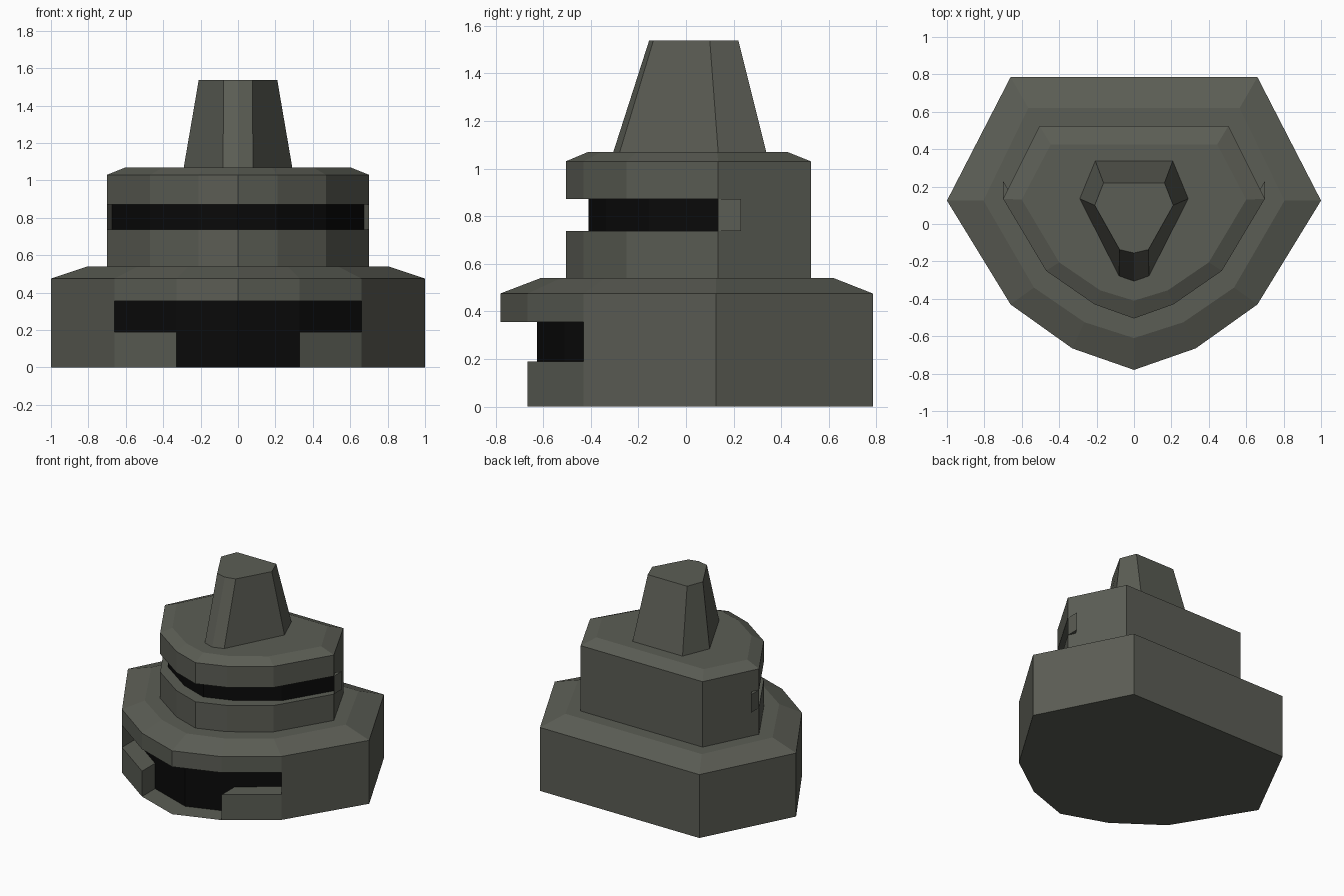
import bpy, bmesh

if "Cube" in bpy.data.objects:
    bpy.data.objects.remove(bpy.data.objects["Cube"])

def material(name, col):
    m = bpy.data.materials.new(name)
    m.diffuse_color = (*col, 1)
    m.use_nodes = True
    m.node_tree.nodes["Principled BSDF"].inputs["Base Color"].default_value = m.diffuse_color
    return m

GREY = material("grey_green", (0.105, 0.11, 0.09))
BLACK = material("black", (0.003, 0.003, 0.003))

def full(half):
    """Half outline from back corner to nose -> full anticlockwise ring starting back left."""
    return [(-x, y) for x, y in half] + [(x, y) for x, y in reversed(half) if x > 0]

def at(pts, z, push=0.0):
    return [(x, y + push, z) for x, y in pts]

class Part:
    def __init__(self):
        self.bm = bmesh.new()

    def face(self, pts, mat=0):
        f = self.bm.faces.new([self.bm.verts.new(p) for p in pts])
        f.material_index = mat

    def loft(self, chains, black=(), closed=False):
        for k, (a, b) in enumerate(zip(chains, chains[1:])):
            n = len(a)
            for i in range(n if closed else n - 1):
                j = (i + 1) % n
                self.face([a[i], a[j], b[j], b[i]], int(k in black))

    def end_caps(self, x, y, push, z0, z1):
        for s in (-1, 1):
            q = [(s * x, y, z0), (s * x, y + push, z0), (s * x, y + push, z1), (s * x, y, z1)]
            self.face(q if s < 0 else q[::-1])

    def finish(self, name):
        bmesh.ops.remove_doubles(self.bm, verts=self.bm.verts, dist=1e-4)
        me = bpy.data.meshes.new(name)
        self.bm.to_mesh(me)
        self.bm.free()
        me.materials.append(GREY)
        me.materials.append(BLACK)
        bpy.context.collection.objects.link(bpy.data.objects.new(name, me))

# Lower tier with T-shaped recess at the front
ring = full([(.66, .785), (1, .125), (.66, -.43), (.33, -.665), (0, -.78)])
bevel = full([(.565, .62), (.805, .125), (.535, -.34), (.265, -.525), (0, -.61)])
z0, z1, top, push = .19, .355, .475, .155
front, back = ring[2:7], ring[6:] + ring[:3]
p = Part()
p.face(at(ring, 0)[::-1])
p.loft([at(back, 0), at(back, top)])
mid = front[1:4]
p.loft([at(mid, 0), at(mid, 0, push), at(mid, z0, push), at(mid, z1, push),
        at(mid, z1), at(mid, top)], black=(1, 2))
for side in (front[:2], front[3:]):
    p.loft([at(side, 0), at(side, z0), at(side, z0, push), at(side, z1, push),
            at(side, z1), at(side, top)], black=(2,))
p.end_caps(.66, -.43, push, z0, z1)
p.end_caps(.33, -.665, push, 0, z0)
p.loft([at(ring, top), at(bevel, .54)], closed=True)
p.face(at(bevel, .54))
p.finish("lower_tier")

# Upper tier with a pushed-in band around the front
ring = full([(.505, .525), (.7, .135), (.47, -.25), (.21, -.43), (0, -.505)])
bevel = full([(.445, .425), (.6, .13), (.4, -.205), (.18, -.355), (0, -.41)])
z0, z1, top, push = .737, .872, 1.03, .095
front, back = ring[1:8], ring[7:] + ring[:2]
p = Part()
p.loft([at(back, .54), at(back, top)])
p.loft([at(front, .54), at(front, z0), at(front, z0, push), at(front, z1, push),
        at(front, z1), at(front, top)], black=(2,))
p.end_caps(.7, .135, push, z0, z1)
p.loft([at(ring, top), at(bevel, 1.07)], closed=True)
p.face(at(bevel, 1.07))
p.finish("upper_tier")

# Tapered spire
base = full([(.207, .337), (.29, .135), (.08, -.278), (0, -.305)])
tip = full([(.163, .22), (.21, .1), (.077, -.137), (0, -.155)])
p = Part()
p.loft([at(base, 1.07), at(tip, 1.537)], closed=True)
p.face(at(tip, 1.537))
p.finish("spire")
